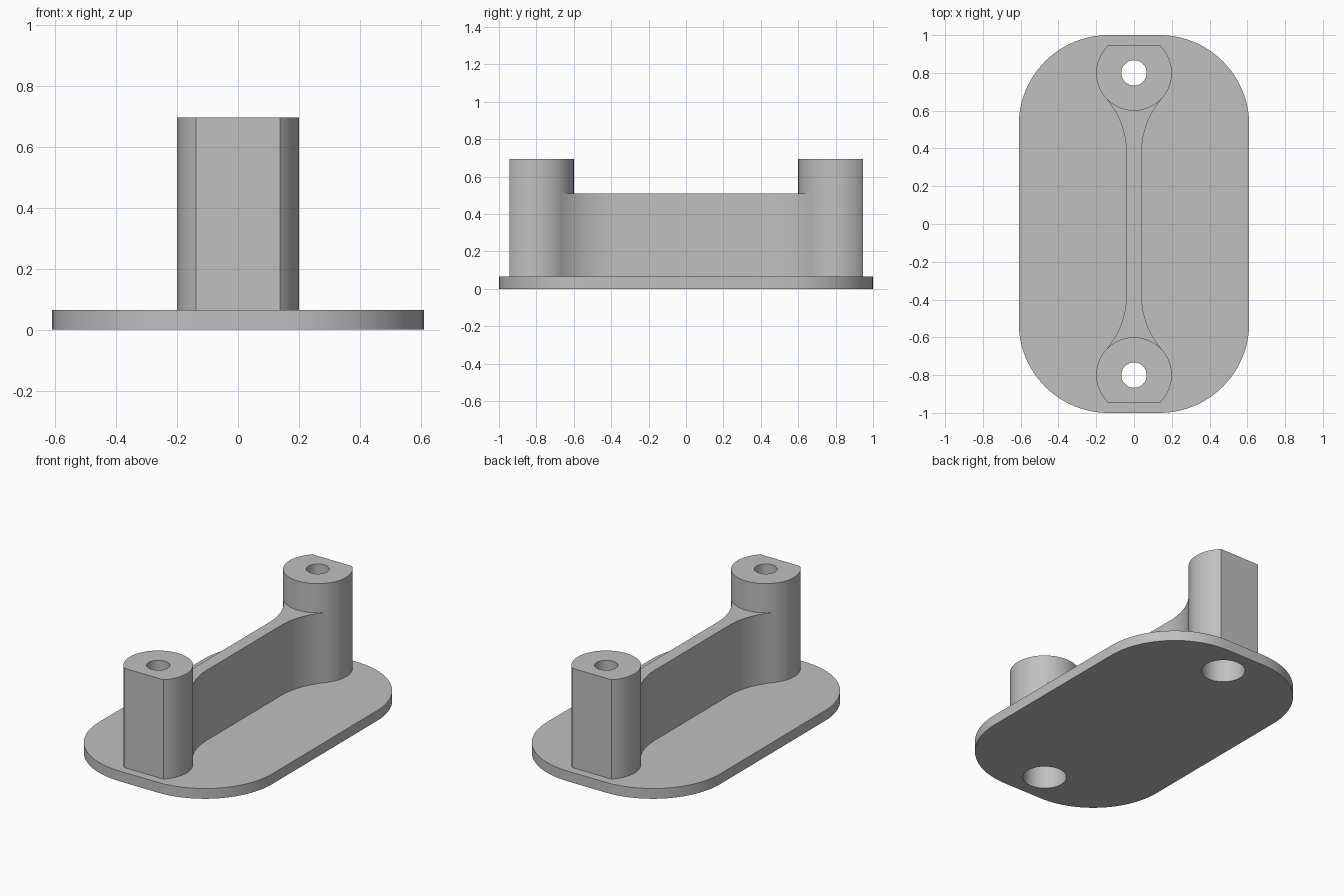
import bpy, bmesh, math

cube = bpy.data.objects.get("Cube")
if cube:
    bpy.data.objects.remove(cube, do_unlink=True)

# Main dimensions
PLATE_TOP, WEB_TOP, BOSS_TOP = 0.065, 0.51, 0.695
BOSS_Y, BOSS_R, FLAT_Y = 0.8, 0.2, 0.945
WEB_HALF, FILLET_R = 0.04, 0.45

grey = bpy.data.materials.new("light grey")
grey.use_nodes = True
colour = (0.53, 0.53, 0.53, 1)
grey.diffuse_color = colour
grey.node_tree.nodes["Principled BSDF"].inputs["Base Color"].default_value = colour


def arc(cx, cy, r, start, end, steps):
    """Points along a circular arc, angles in radians."""
    angles = [start + (end - start) * i / steps for i in range(steps + 1)]
    return [(cx + r * math.cos(a), cy + r * math.sin(a)) for a in angles]


def prism(name, outline, z0, z1):
    """Extrude a flat outline between two heights."""
    bm = bmesh.new()
    face = bm.faces.new([bm.verts.new((x, y, z0)) for x, y in outline])
    top = bmesh.ops.extrude_face_region(bm, geom=[face])["geom"]
    bmesh.ops.translate(bm, vec=(0, 0, z1 - z0),
                        verts=[v for v in top if isinstance(v, bmesh.types.BMVert)])
    bmesh.ops.recalc_face_normals(bm, faces=bm.faces)
    mesh = bpy.data.meshes.new(name)
    bm.to_mesh(mesh)
    bm.free()
    mesh.materials.append(grey)
    obj = bpy.data.objects.new(name, mesh)
    bpy.context.collection.objects.link(obj)
    return obj


def combine(target, tool, operation):
    """Apply a boolean and discard the tool."""
    bpy.context.view_layer.objects.active = target
    mod = target.modifiers.new("Boolean", "BOOLEAN")
    mod.operation, mod.solver, mod.object = operation, "EXACT", tool
    bpy.ops.object.modifier_apply(modifier=mod.name)
    bpy.data.objects.remove(tool, do_unlink=True)


# Base plate with large rounded corners
half_w, half_l, corner = 0.61, 1.0, 0.475
outline = []
for i, (sx, sy) in enumerate([(1, 1), (-1, 1), (-1, -1), (1, -1)]):
    a = i * math.pi / 2
    outline += arc(sx * (half_w - corner), sy * (half_l - corner), corner,
                   a, a + math.pi / 2, 24)
body = prism("mounting_bracket", outline, 0, PLATE_TOP)

# Thin web flaring tangentially into each boss
rise = math.sqrt((FILLET_R + BOSS_R) ** 2 - (WEB_HALF + FILLET_R) ** 2)
sweep = math.asin(rise / (FILLET_R + BOSS_R))
flare = arc(WEB_HALF + FILLET_R, BOSS_Y - rise, FILLET_R,
            math.pi, math.pi - sweep, 20)
quarter = flare + [(0.1, BOSS_Y)]
right_side = [(x, -y) for x, y in reversed(quarter)] + quarter
web = prism("web", right_side + [(-x, y) for x, y in reversed(right_side)],
            PLATE_TOP / 2, WEB_TOP)
combine(body, web, "UNION")

# Round bosses, each with a flat on its outer side
flat_angle = math.asin((FLAT_Y - BOSS_Y) / BOSS_R)
profile = arc(0, BOSS_Y, BOSS_R, math.pi - flat_angle, 2 * math.pi + flat_angle, 64)
for side in (1, -1):
    boss = prism("boss", [(x, side * y) for x, y in profile], PLATE_TOP / 2, BOSS_TOP)
    combine(body, boss, "UNION")

# Screw holes with a wide counterbore from below
for side in (1, -1):
    for radius, z0, z1 in ((0.067, -0.1, 0.8), (0.125, -0.1, 0.5)):
        circle = arc(0, side * BOSS_Y, radius, 0, 2 * math.pi, 48)[:-1]
        combine(body, prism("bore", circle, z0, z1), "DIFFERENCE")

bpy.ops.object.select_all(action="DESELECT")
body.select_set(True)
bpy.context.view_layer.objects.active = body
bpy.ops.object.shade_smooth_by_angle(angle=math.radians(30))
